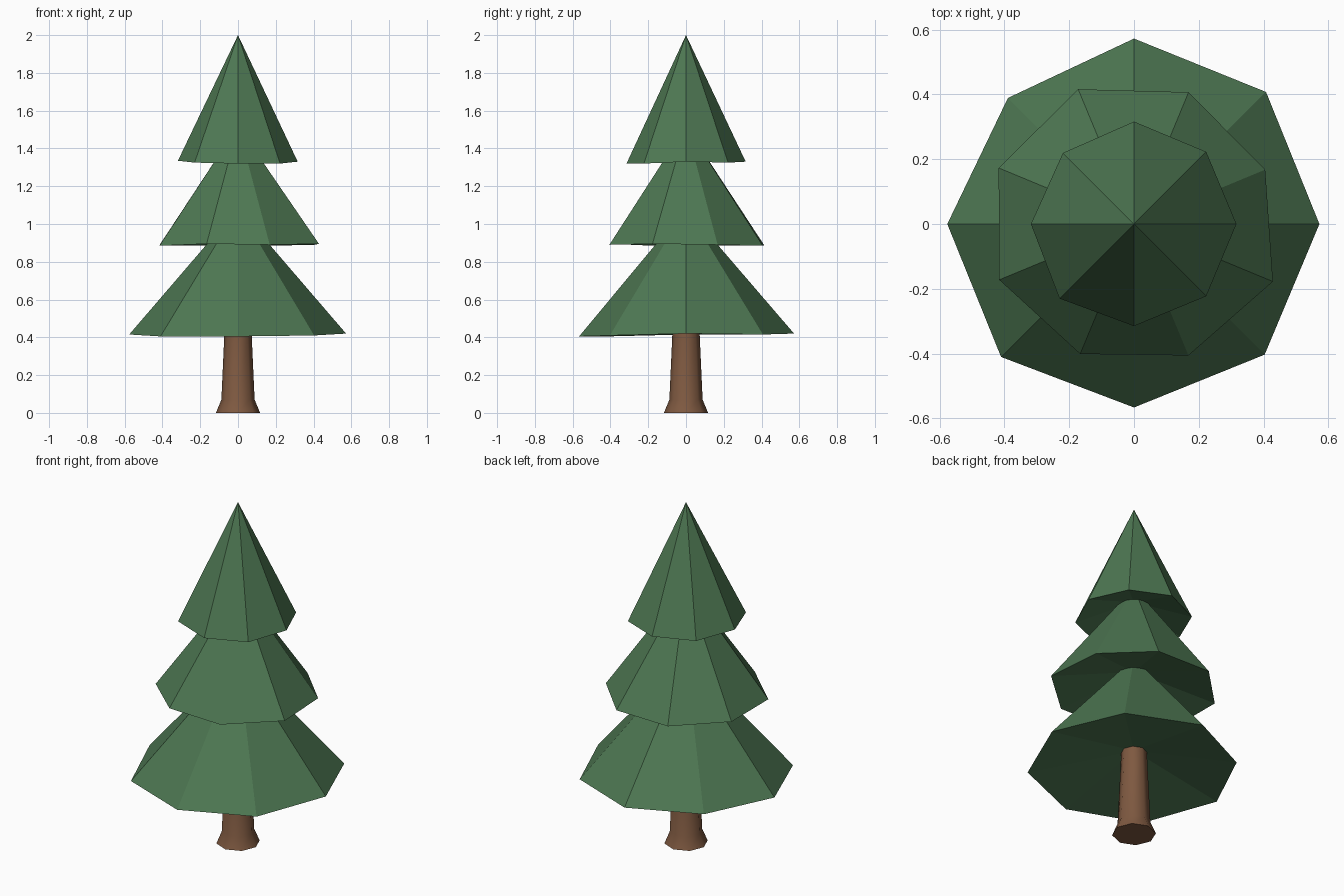
import bpy, bmesh, math

if "Cube" in bpy.data.objects:
    bpy.data.objects.remove(bpy.data.objects["Cube"])


def material(name, rgb):
    m = bpy.data.materials.new(name)
    m.diffuse_color = (*rgb, 1)
    m.use_nodes = True
    m.node_tree.nodes["Principled BSDF"].inputs["Base Color"].default_value = m.diffuse_color
    return m


green = material("pine green", (0.075, 0.185, 0.085))
brown = material("bark brown", (0.21, 0.10, 0.052))


def finish(name, bm, mat):
    bmesh.ops.recalc_face_normals(bm, faces=bm.faces)
    me = bpy.data.meshes.new(name)
    bm.to_mesh(me)
    bm.free()
    me.materials.append(mat)
    ob = bpy.data.objects.new(name, me)
    bpy.context.collection.objects.link(ob)
    return ob


def tier(name, turn, radii, heights, top, hollow):
    """Eight-sided cone with a slightly uneven rim and a hollow underside."""
    bm = bmesh.new()
    rim = []
    for i, (r, z) in enumerate(zip(radii, heights)):
        a = math.radians(45 * i + turn)
        rim.append(bm.verts.new((r * math.cos(a), r * math.sin(a), z)))
    apex = bm.verts.new((0, 0, top))
    under = bm.verts.new((0, 0, hollow))
    for i in range(8):
        j = (i + 1) % 8
        bm.faces.new((rim[i], rim[j], apex))
        bm.faces.new((rim[j], rim[i], under))
    return finish(name, bm, green)


# Foliage, rim points counter-clockwise from +x
tier("lower_branches", 0,
     (0.572, 0.576, 0.572, 0.55, 0.576, 0.58, 0.566, 0.57),
     (0.42, 0.415, 0.42, 0.415, 0.415, 0.405, 0.405, 0.41), 1.085, 0.515)
tier("middle_branches", 22.5,
     (0.438, 0.44, 0.45, 0.452, 0.45, 0.434, 0.439, 0.464),
     (0.89, 0.885, 0.885, 0.885, 0.885, 0.895, 0.89, 0.895), 1.52, 1.0)
tier("upper_branches", 0,
     (0.316, 0.315, 0.316, 0.31, 0.318, 0.325, 0.315, 0.315),
     (1.33, 1.325, 1.33, 1.325, 1.335, 1.325, 1.32, 1.32), 2.0, 1.43)

# Trunk with flared foot
bm = bmesh.new()
rings = []
for r, z in ((0.117, 0), (0.088, 0.07), (0.073, 0.40), (0.068, 0.54)):
    rings.append([bm.verts.new((r * math.cos(k * math.pi / 4),
                                r * math.sin(k * math.pi / 4), z)) for k in range(8)])
for low, high in zip(rings, rings[1:]):
    for k in range(8):
        n = (k + 1) % 8
        bm.faces.new((low[k], low[n], high[n], high[k]))
bm.faces.new(rings[0][::-1])
bm.faces.new(rings[-1])
trunk = finish("trunk", bm, brown)
bpy.context.view_layer.objects.active = trunk
trunk.select_set(True)
bpy.ops.object.shade_smooth_by_angle(angle=math.radians(50))
